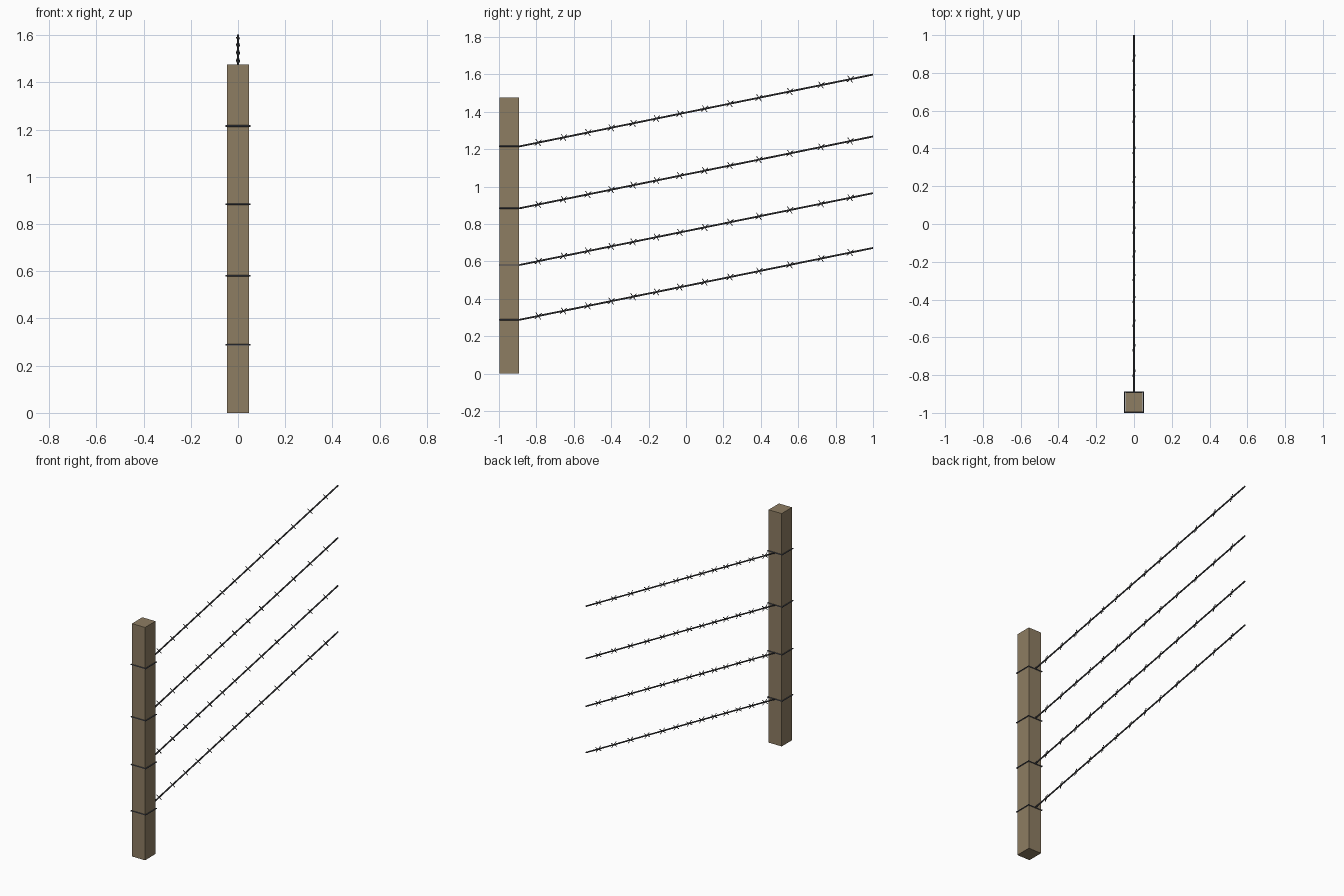
import bpy, bmesh
from mathutils import Vector, Matrix

if "Cube" in bpy.data.objects:
    bpy.data.objects.remove(bpy.data.objects["Cube"])


def material(name, rgb):
    m = bpy.data.materials.new(name)
    m.diffuse_color = (*rgb, 1)
    m.use_nodes = True
    m.node_tree.nodes["Principled BSDF"].inputs["Base Color"].default_value = m.diffuse_color
    return m


WOOD = material("weathered wood", (0.27, 0.205, 0.123))
WIRE = material("dark wire", (0.065, 0.065, 0.07))
TIE = material("grey tie wire", (0.06, 0.065, 0.08))


def finish(name, bm, mat):
    me = bpy.data.meshes.new(name)
    bm.to_mesh(me)
    bm.free()
    me.materials.append(mat)
    ob = bpy.data.objects.new(name, me)
    bpy.context.collection.objects.link(ob)
    return ob


def box(bm, lo, hi):
    lo, hi = Vector(lo), Vector(hi)
    bmesh.ops.create_cube(bm, size=1, matrix=Matrix.Translation((lo + hi) / 2)
                          @ Matrix.Diagonal((*(hi - lo), 1)))


def rod(bm, a, b, r, sides):
    a, b = Vector(a), Vector(b)
    rot = (b - a).to_track_quat('Z', 'Y').to_matrix().to_4x4()
    bmesh.ops.create_cone(bm, cap_ends=True, segments=sides, radius1=r, radius2=r,
                          depth=(b - a).length, matrix=Matrix.Translation((a + b) / 2) @ rot)


# Square wooden post
bm = bmesh.new()
box(bm, (-0.046, -0.996, 0), (0.046, -0.892, 1.475))
finish("post", bm, WOOD)

BARBS = (-0.79, -0.655, -0.525, -0.4, -0.283, -0.158, -0.033, 0.1, 0.235, 0.39, 0.555, 0.722, 0.878)
START, END, RISE = -0.89, 1.0, 0.384

for i, z in enumerate((0.288, 0.581, 0.884, 1.215)):
    # Tie wire wrapped round the post
    bm = bmesh.new()
    t = 0.0035
    for s in (-1, 1):
        rod(bm, (s * 0.0495, -1, z), (s * 0.0495, -0.886, z), t, 6)
    for y in (-0.9965, -0.8895):
        rod(bm, (-0.052, y, z), (0.052, y, z), t, 6)
    finish(f"post_tie_{i + 1}", bm, TIE)

    # Sloping strand
    bm = bmesh.new()
    rod(bm, (0, START, z), (0, END, z + RISE), 0.0048, 6)
    finish(f"wire_{i + 1}", bm, WIRE)

    # Crossed barbs along the strand
    bm = bmesh.new()
    for y in BARBS:
        c = Vector((0, y, z + RISE * (y - START) / (END - START)))
        for d in (Vector((0.007, 0.018, 0.015)), Vector((-0.007, -0.013, 0.018))):
            rod(bm, c - d, c + d, 0.0022, 4)
    finish(f"barbs_{i + 1}", bm, WIRE)
